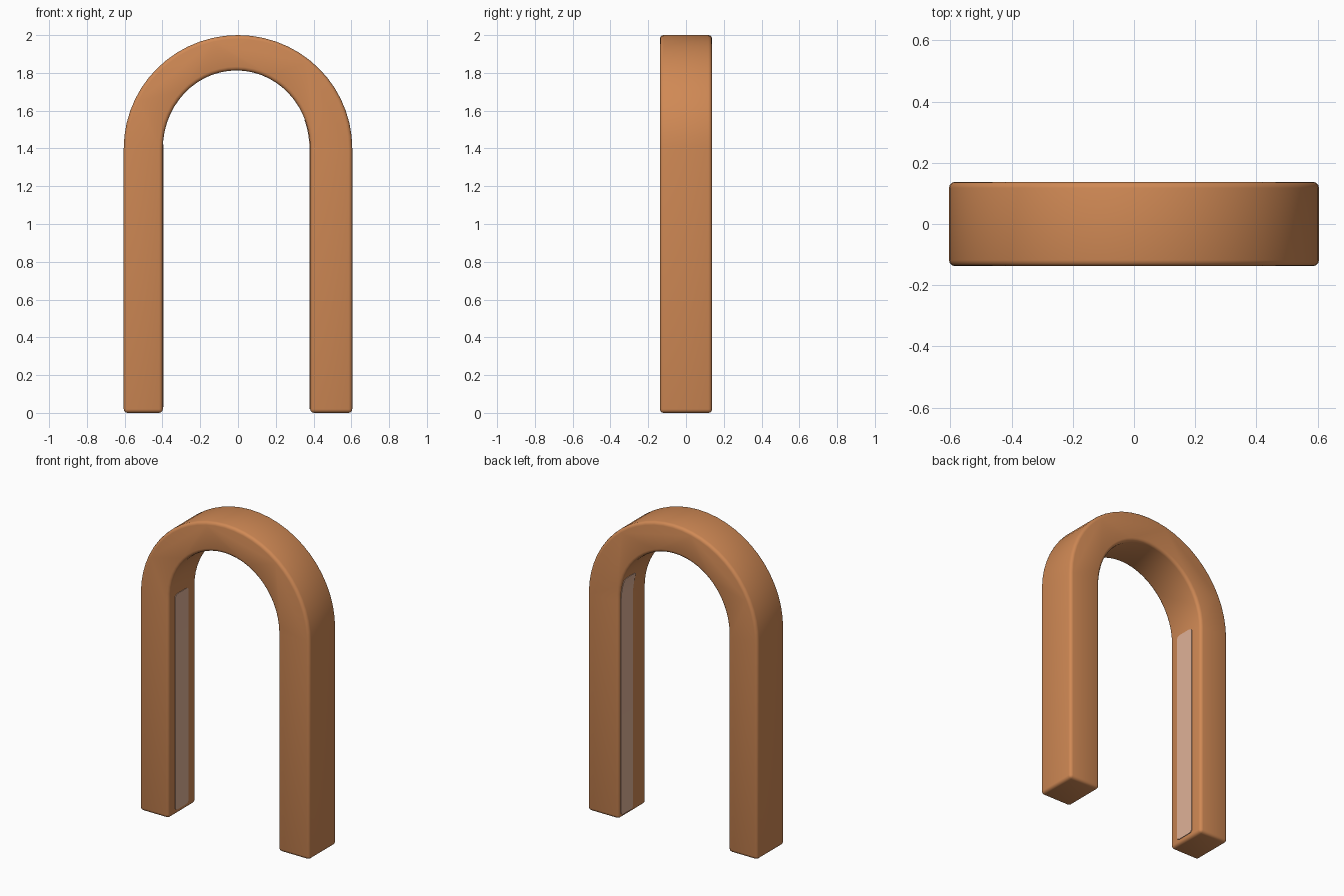
import bpy, bmesh, math

if "Cube" in bpy.data.objects:
    bpy.data.objects.remove(bpy.data.objects["Cube"])


def material(name, rgb):
    m = bpy.data.materials.new(name)
    m.diffuse_color = (*rgb, 1)
    m.use_nodes = True
    m.node_tree.nodes["Principled BSDF"].inputs["Base Color"].default_value = m.diffuse_color
    return m


copper = material("copper orange", (0.63, 0.25, 0.09))
pale = material("pale pink", (0.74, 0.44, 0.31))

DEPTH = 0.138
SPRING = 1.40
INNER_L, INNER_R, INNER_H = -0.398, 0.382, 0.413
IN_C, IN_R = (INNER_L + INNER_R) / 2, (INNER_R - INNER_L) / 2


def extrude_outline(name, outline, y0, y1, mat):
    """Solid from an x-z outline, running from y0 to y1."""
    bm = bmesh.new()
    face = bm.faces.new([bm.verts.new((x, y0, z)) for x, z in outline])
    res = bmesh.ops.extrude_face_region(bm, geom=[face])
    moved = [v for v in res["geom"] if isinstance(v, bmesh.types.BMVert)]
    bmesh.ops.translate(bm, verts=moved, vec=(0, y1 - y0, 0))
    bmesh.ops.recalc_face_normals(bm, faces=bm.faces)
    me = bpy.data.meshes.new(name)
    bm.to_mesh(me)
    bm.free()
    ob = bpy.data.objects.new(name, me)
    bpy.context.collection.objects.link(ob)
    me.materials.append(mat)
    return ob


def half_arc(cx, rx, rz, n=28):
    return [(cx + rx * math.cos(math.pi * i / n), SPRING + rz * math.sin(math.pi * i / n))
            for i in range(n + 1)]


# Arch body: two legs joined by a round top
outer = [(0.605, 0)] + half_arc(0, 0.605, 0.60) + [(-0.605, 0)]
inner = [(INNER_R, 0)] + half_arc(IN_C, IN_R, INNER_H) + [(INNER_L, 0)]
body = extrude_outline("arch_body", outer + inner[::-1], -DEPTH, DEPTH, copper)
bev = body.modifiers.new("soft edges", "BEVEL")
bev.width = 0.02
bev.segments = 3
bev.limit_method = "ANGLE"
bev.angle_limit = math.radians(40)


def inner_x(side, z):
    t = max(0, (z - SPRING) / INNER_H)
    return IN_C + side * IN_R * math.sqrt(1 - t * t)


# Pale strips on the inner faces of the legs, following the curve
def strip(name, side, y0, y1, z0, z1):
    bm = bmesh.new()
    r, rows = 0.02, []
    zs = [z0, z0 + 0.006, z0 + r] + [SPRING + (z1 - r - SPRING) * i / 6 for i in range(7)]
    zs += [z1 - 0.006, z1]
    for z in sorted(set(zs)):
        d = max(0, r - min(z - z0, z1 - z))
        inset = r - math.sqrt(max(0, r * r - d * d))
        x = inner_x(side, z)
        # four corners: two just inside the leg, two just proud of it
        rows.append([bm.verts.new((x - side * o, y, z)) for o, y in
                     ((-0.003, y0 + inset), (0.004, y0 + inset),
                      (0.004, y1 - inset), (-0.003, y1 - inset))])
    for a, b in zip(rows, rows[1:]):
        for k in range(4):
            bm.faces.new((a[k], a[(k + 1) % 4], b[(k + 1) % 4], b[k]))
    bm.faces.new(rows[0])
    bm.faces.new(rows[-1])
    bmesh.ops.recalc_face_normals(bm, faces=bm.faces)
    me = bpy.data.meshes.new(name)
    bm.to_mesh(me)
    bm.free()
    me.materials.append(pale)
    ob = bpy.data.objects.new(name, me)
    bpy.context.collection.objects.link(ob)
    return ob


parts = [body,
         strip("left_inner_strip", -1, -0.075, 0.06, 0.03, 1.42),
         strip("right_inner_strip", 1, 0.0, 0.12, 0.02, 1.55)]

for ob in parts:
    bpy.ops.object.select_all(action="DESELECT")
    ob.select_set(True)
    bpy.context.view_layer.objects.active = ob
    for mod in list(ob.modifiers):
        bpy.ops.object.modifier_apply(modifier=mod.name)
    bpy.ops.object.shade_smooth_by_angle(angle=math.radians(35))
